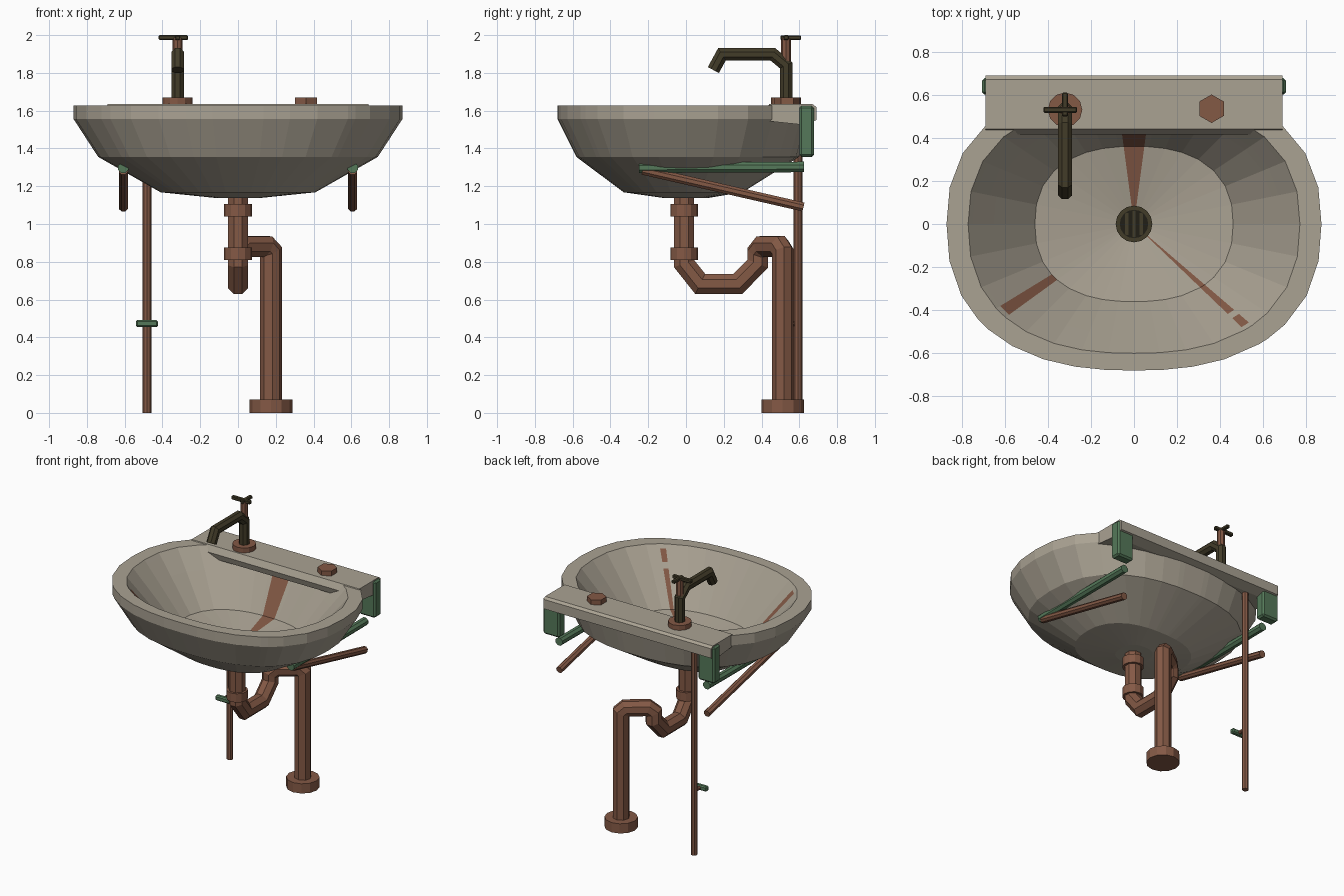
import bpy, bmesh
from math import sin, cos, radians
from mathutils import Vector

if "Cube" in bpy.data.objects:
    bpy.data.objects.remove(bpy.data.objects["Cube"])


def material(name, rgb):
    m = bpy.data.materials.new(name)
    m.use_nodes = True
    m.diffuse_color = (*rgb, 1)
    bsdf = next(n for n in m.node_tree.nodes if n.type == "BSDF_PRINCIPLED")
    bsdf.inputs["Base Color"].default_value = (*rgb, 1)
    return m


CERAMIC = material("aged ceramic", (0.40, 0.36, 0.29))
RUST = material("rust", (0.23, 0.10, 0.06))
BRONZE = material("dark bronze", (0.055, 0.045, 0.022))
GREEN = material("green paint", (0.09, 0.19, 0.10))
BLACK = material("drain black", (0.015, 0.013, 0.008))


def finish(name, bm, *mats):
    mesh = bpy.data.meshes.new(name)
    bmesh.ops.recalc_face_normals(bm, faces=bm.faces)
    bm.to_mesh(mesh)
    bm.free()
    for m in mats:
        mesh.materials.append(m)
    obj = bpy.data.objects.new(name, mesh)
    bpy.context.collection.objects.link(obj)
    return obj


def disc(name, x, y, z0, z1, r, mat, sides=12):
    bm = bmesh.new()
    bmesh.ops.create_cone(bm, cap_ends=True, segments=sides, radius1=r, radius2=r, depth=z1 - z0)
    bmesh.ops.translate(bm, verts=bm.verts, vec=(x, y, (z0 + z1) / 2))
    return finish(name, bm, mat)


def box(name, lo, hi, mat, bevel=0.0):
    bm = bmesh.new()
    bmesh.ops.create_cube(bm, size=1)
    lo, hi = Vector(lo), Vector(hi)
    for v in bm.verts:
        v.co = (lo + hi) / 2 + v.co * (hi - lo)
    if bevel:
        bmesh.ops.bevel(bm, geom=bm.edges[:], offset=bevel, segments=1, affect="EDGES")
    return finish(name, bm, mat)


def pipe(name, points, r, mat, sides=8):
    """Sweep a polygon along a path, with mitred corners."""
    pts = [Vector(p) for p in points]
    dirs = [(b - a).normalized() for a, b in zip(pts, pts[1:])]
    side = dirs[0].cross(Vector((1, 0, 0)))
    if side.length < 0.1:
        side = Vector((0, 0, 1))
    side.normalize()
    up = dirs[0].cross(side)
    step = radians(360 / sides)
    ring = [pts[0] + r * (cos((i + 0.5) * step) * side + sin((i + 0.5) * step) * up)
            for i in range(sides)]
    bm = bmesh.new()
    rings = [[bm.verts.new(p) for p in ring]]
    for k, d in enumerate(dirs):
        end = pts[k + 1]
        n = (d + dirs[k + 1]).normalized() if k + 1 < len(dirs) else d
        ring = [p + d * ((end - p).dot(n) / d.dot(n)) for p in ring]
        rings.append([bm.verts.new(p) for p in ring])
    for a, b in zip(rings, rings[1:]):
        for i in range(sides):
            j = (i + 1) % sides
            bm.faces.new((a[i], a[j], b[j], b[i]))
    bm.faces.new(rings[0])
    bm.faces.new(rings[-1])
    return finish(name, bm, mat)


# Basin: stacked egg-shaped rings, with stained sectors on the inside
def oval(angle, half, front, back, z, n=2.4):
    c, s = cos(radians(angle)), sin(radians(angle))
    depth = back if s > 0 else front
    r = (abs(c / half) ** n + abs(s / depth) ** n) ** (-1 / n)
    return Vector((r * c, r * s, z))


RIM, FLOOR = (0.77, 0.60, 0.57, 1.628), (0.46, 0.36, 0.36, 1.27)
wall = [[f + (r - f) * t for f, r in zip(FLOOR, RIM)] for t in (1, 0.93, 0.72, 0.62, 0)]
outer = [(0.12, 0.12, 0.12, 1.138), (0.41, 0.33, 0.30, 1.168), (0.74, 0.58, 0.60, 1.355),
         (0.87, 0.68, 0.65, 1.555), (0.87, 0.68, 0.65, 1.628)]
sections = outer + wall + [(0.08, 0.08, 0.08, 1.215)]
# stain sector edges in degrees, and the ring bands they cover
stains = [(82.4, 97.6, (5, 6, 7, 8, 9)), (211.5, 216, (6, 7, 8)), (316.2, 319.4, (6, 8, 9))]
edges = [e for s in stains for e in s[:2]]
angles = sorted(edges + [a for a in (i * 11.25 for i in range(32))
                         if min(abs(a - e) for e in edges) > 3
                         and not any(s[0] < a < s[1] for s in stains)])
bm = bmesh.new()
rings = [[bm.verts.new(oval(a, *s)) for a in angles] for s in sections]
for band, (a, b) in enumerate(zip(rings, rings[1:])):
    for i, angle in enumerate(angles):
        j = (i + 1) % len(angles)
        f = bm.faces.new((a[i], a[j], b[j], b[i]))
        f.material_index = int(any(s[0] == angle and band in s[2] for s in stains))
bm.faces.new(rings[0])
bm.faces.new(rings[-1])
finish("basin", bm, CERAMIC, RUST)

# Tap shelf: side profile extruded across the back
profile = [(0.415, 1.59), (0.44, 1.634), (0.67, 1.634), (0.69, 1.62),
           (0.69, 1.55), (0.62, 1.525), (0.43, 1.545)]
bm = bmesh.new()
face = bm.faces.new([bm.verts.new((-0.69, y, z)) for y, z in profile])
ext = bmesh.ops.extrude_face_region(bm, geom=[face])["geom"]
bmesh.ops.translate(bm, verts=[v for v in ext if isinstance(v, bmesh.types.BMVert)],
                    vec=(1.38, 0, 0))
finish("tap_shelf", bm, CERAMIC)

# Drain grate
disc("drain_ring", 0, 0, 1.20, 1.225, 0.085, BRONZE, 16)
disc("drain_hole", 0, 0, 1.22, 1.228, 0.066, BLACK, 16)
for i in (-1, 0, 1):
    half = 0.05 if i else 0.065
    box("drain_bar", (i * 0.034 - 0.008, -half, 1.22), (i * 0.034 + 0.008, half, 1.234), BRONZE)

# Tap with spout and cross handle, and the capped second hole
TX, TY = -0.32, 0.53
disc("tap_base", TX, TY, 1.62, 1.67, 0.08, RUST)
pipe("tap_spout", [(TX, TY, 1.66), (TX, TY, 1.84), (TX, 0.46, 1.898),
                   (TX, 0.19, 1.898), (TX, 0.145, 1.815)], 0.036, BRONZE)
disc("tap_stem", TX, TY, 1.83, 1.985, 0.027, RUST, 8)
box("tap_handle_long", (-0.42, TY - 0.014, 1.974), (-0.265, TY + 0.014, 2.0), BRONZE, 0.005)
box("tap_handle_cross", (TX - 0.014, 0.50, 1.974), (TX + 0.014, 0.61, 1.998), BRONZE, 0.005)
disc("hole_cap", 0.36, 0.535, 1.62, 1.67, 0.066, RUST, 6)

# Waste pipe and trap
PY = -0.01
DX, DY = 0.175, 0.512
pipe("waste_trap", [(0, PY, 1.18), (0, PY, 0.79), (0, 0.075, 0.683), (0, 0.275, 0.683),
                    (0, 0.38, 0.79), (0, 0.38, 0.85), (0.03, 0.405, 0.882),
                    (0.15, 0.495, 0.882), (DX, DY, 0.855), (DX, DY, 0.02)], 0.058, RUST)
disc("upper_collar", 0, PY, 1.04, 1.105, 0.073, RUST)
disc("lower_collar", 0, PY, 0.81, 0.875, 0.073, RUST)
disc("floor_flange", DX, DY, 0, 0.072, 0.113, RUST)

# Water supply pipe with stop valve
SX, SY = -0.482, 0.593
disc("supply_pipe", SX, SY, 0, 1.54, 0.023, RUST, 8)
pipe("valve_stem", [(SX, SY, 0.472), (SX, 0.52, 0.472)], 0.014, RUST)
box("valve_handle", (SX - 0.059, 0.50, 0.454), (SX + 0.059, 0.535, 0.491), GREEN, 0.008)

# Wall brackets with arms and struts on both sides
for side, s in (("left", 1), ("right", -1)):
    x0, x1 = sorted((0.57 * s, 0.705 * s))
    box(side + "_bracket", (x0, 0.60, 1.355), (x1, 0.677, 1.626), GREEN, 0.012)
    ax = 0.607 * s
    pipe(side + "_arm", [(ax, -0.25, 1.298), (ax, 0.625, 1.302)], 0.03, GREEN)
    pipe(side + "_strut", [(ax, -0.23, 1.285), (ax, 0.622, 1.09)], 0.026, RUST)
